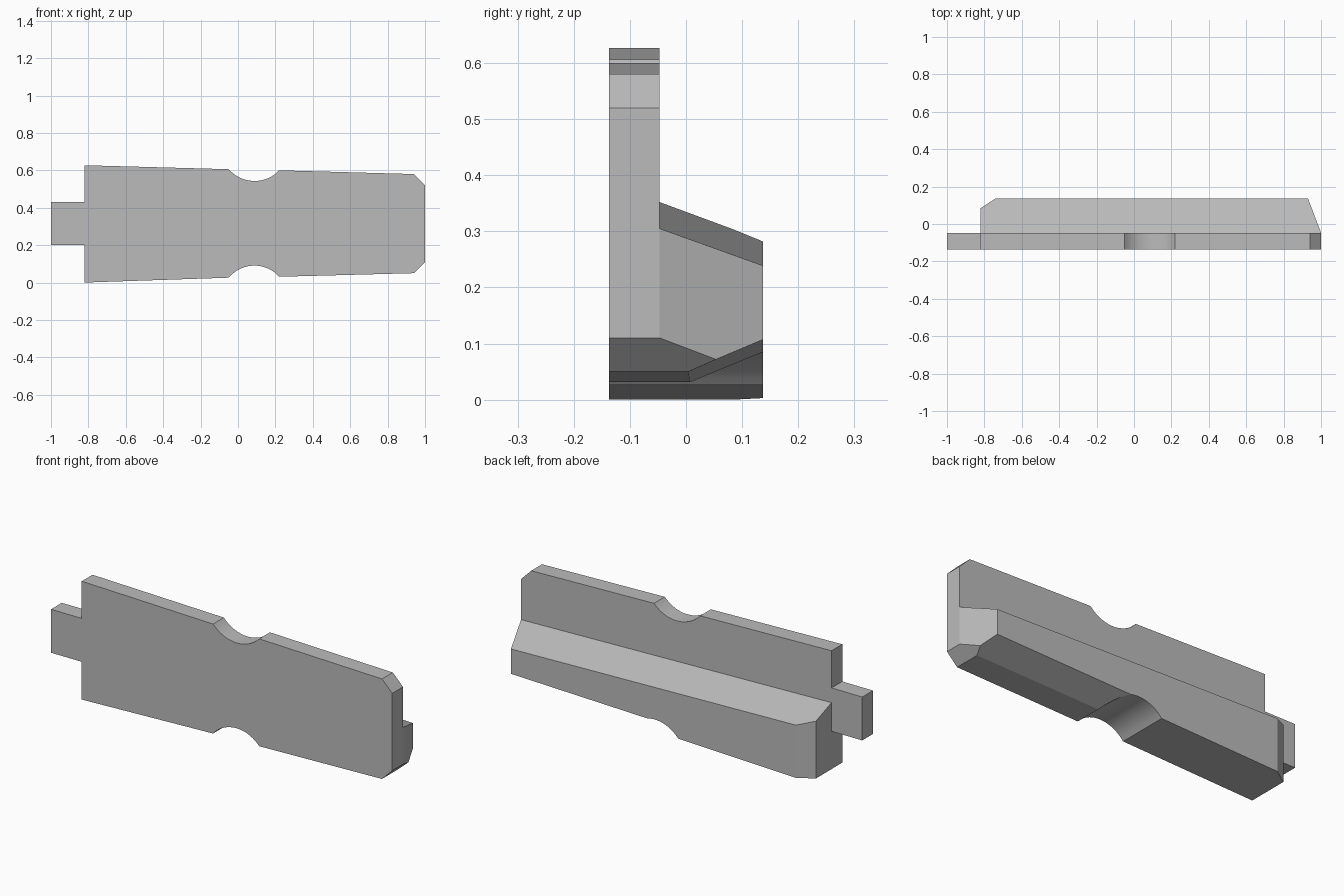
import bpy, bmesh, math
from mathutils import Vector

cube = bpy.data.objects.get("Cube")
if cube:
    bpy.data.objects.remove(cube, do_unlink=True)

FRONT, MID, BACK = -0.137, -0.047, 0.137

grey = bpy.data.materials.new("plain grey")
grey.use_nodes = True
GREY = (0.5, 0.5, 0.5, 1)
grey.diffuse_color = GREY
grey.node_tree.nodes["Principled BSDF"].inputs["Base Color"].default_value = GREY


def notch(a, b, sag, steps=20):
    """Circular arc from a to b, bulging by sag in z."""
    half, s = abs(b[0] - a[0]) / 2, abs(sag)
    r = (half * half + s * s) / (2 * s)
    pts = []
    for i in range(steps + 1):
        t = i / steps
        bump = math.sqrt(r * r - (half * (2 * t - 1)) ** 2) - (r - s)
        pts.append((a[0] + (b[0] - a[0]) * t,
                    a[1] + (b[1] - a[1]) * t + math.copysign(bump, sag)))
    return pts


def prism(ring_a, ring_b):
    """Closed solid between two matching rings of points."""
    bm = bmesh.new()
    a = [bm.verts.new(p) for p in ring_a]
    b = [bm.verts.new(p) for p in ring_b]
    bm.faces.new(a)
    bm.faces.new(b[::-1])
    for i in range(len(a)):
        j = (i + 1) % len(a)
        bm.faces.new((a[i], b[i], b[j], a[j]))
    bmesh.ops.recalc_face_normals(bm, faces=bm.faces)
    return bm


def extrude(profile, y0, y1):
    return prism([(x, y0, z) for x, z in profile], [(x, y1, z) for x, z in profile])


def slice_off(bm, p, q, r, outward):
    """Cut along the plane through three points and cap the cut."""
    p, q, r = Vector(p), Vector(q), Vector(r)
    n = (q - p).cross(r - p).normalized()
    if n.dot(Vector(outward)) < 0:
        n.negate()
    cut = bmesh.ops.bisect_plane(bm, geom=bm.verts[:] + bm.edges[:] + bm.faces[:],
                                 dist=1e-5, plane_co=p, plane_no=n, clear_outer=True)
    edges = [e for e in cut["geom_cut"] if isinstance(e, bmesh.types.BMEdge) and e.is_boundary]
    bmesh.ops.holes_fill(bm, edges=edges, sides=0)
    bmesh.ops.recalc_face_normals(bm, faces=bm.faces)


def finish(bm, name):
    mesh = bpy.data.meshes.new(name)
    bm.to_mesh(mesh)
    bm.free()
    mesh.materials.append(grey)
    ob = bpy.data.objects.new(name, mesh)
    bpy.context.collection.objects.link(ob)
    return ob


def activate(ob):
    bpy.ops.object.select_all(action='DESELECT')
    ob.select_set(True)
    bpy.context.view_layer.objects.active = ob


# Shared lower outline, running from the tab end to the chamfered end
lower = [(-0.82, 0.0)] + notch((-0.05, 0.026), (0.22, 0.031), 0.062) + [(0.94, 0.05), (1, 0.11)]

# Front plate with end tab, tapered edges and two round notches
upper = [(1, 0.52), (0.94, 0.58)] + notch((0.22, 0.6), (-0.05, 0.606), -0.06) + [(-0.82, 0.627)]
tab = [(-0.82, 0.43), (-1, 0.43), (-1, 0.2), (-0.82, 0.2)]
plate = finish(extrude(lower + upper + tab, FRONT, BACK - 0.184), "front_plate")

# Rear block with sloped top, slanted end and cut corner
bm = extrude(lower + [(1, 0.305), (-0.82, 0.352)], MID, BACK)
slice_off(bm, (-0.82, MID, 0.352), (1, MID, 0.305), (-0.82, BACK, 0.284), (0, 0, 1))
slice_off(bm, (1, MID, 0), (1, MID, 1), (0.93, BACK, 0), (1, 0, 0))
slice_off(bm, (-0.82, 0.084, 0), (-0.82, 0.084, 1), (-0.74, BACK, 0), (-1, 1, 0))
block = finish(bm, "rear_block")


# Bevel under the rear edge, from the notch to the slanted end
def wedge_ring(x):
    base = 0.03 + (x - 0.22) * 0.028
    return [(x, y, z) for y, z in ((-0.04, base - 0.0194), (0.2, base + 0.0842),
                                   (0.2, -0.1), (-0.04, -0.1))]


cutter = finish(prism(wedge_ring(0.085), wedge_ring(1.1)), "bevel_cutter")
cutter.hide_render = True
mod = block.modifiers.new("rear bevel", 'BOOLEAN')
mod.operation = 'DIFFERENCE'
mod.solver = 'EXACT'
mod.object = cutter
activate(block)
bpy.ops.object.modifier_apply(modifier=mod.name)
bpy.data.objects.remove(cutter, do_unlink=True)

# Smooth the notches, keep the corners sharp
for ob in (plate, block):
    activate(ob)
    bpy.ops.object.shade_smooth_by_angle(angle=math.radians(20))
